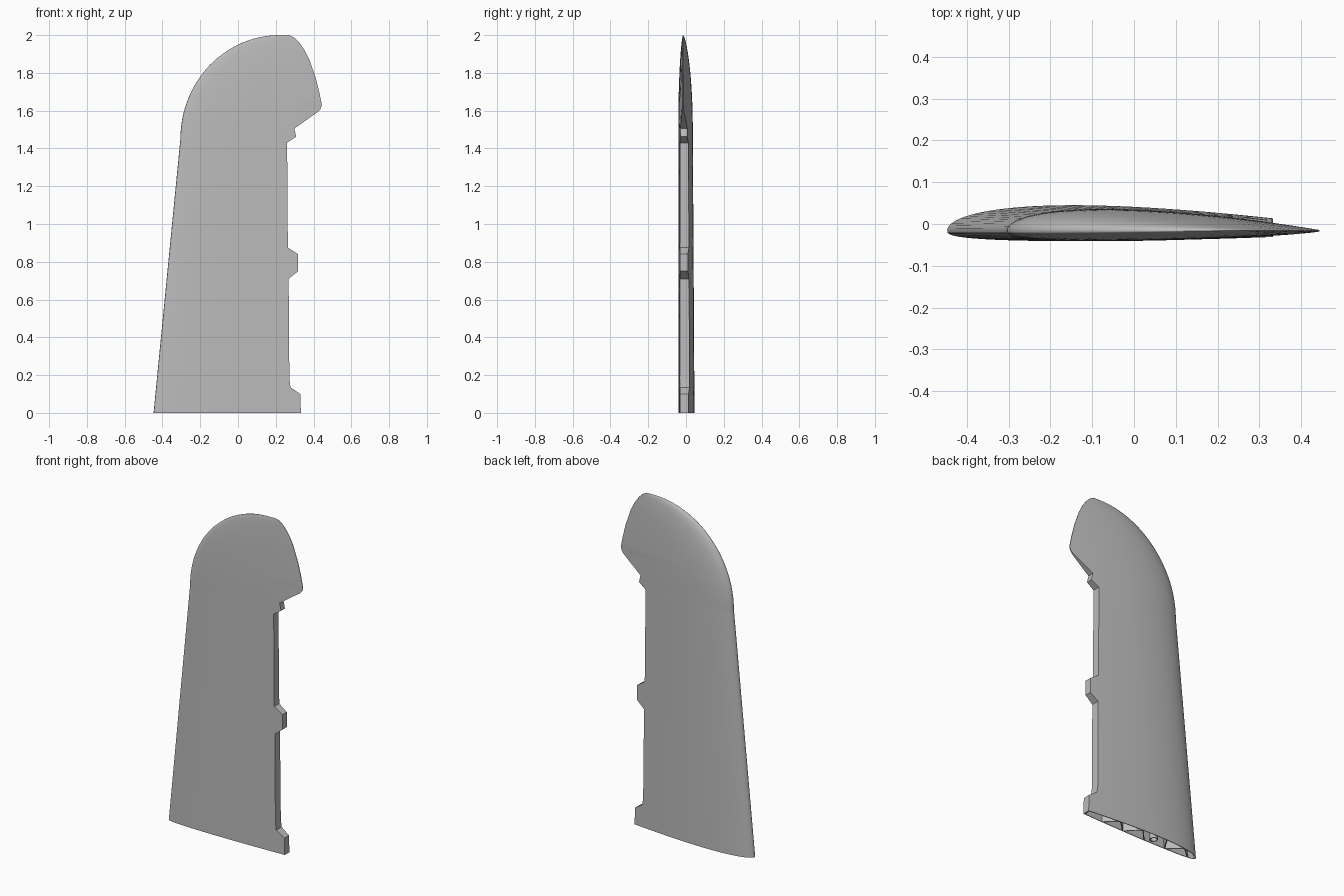
import bpy, bmesh, math

cube = bpy.data.objects.get("Cube")
if cube:
    bpy.data.objects.remove(cube)

grey = bpy.data.materials.new("light grey")
grey.use_nodes = True
grey.diffuse_color = (0.5, 0.5, 0.5, 1)
grey.node_tree.nodes["Principled BSDF"].inputs["Base Color"].default_value = (0.5, 0.5, 0.5, 1)

# Rear edge outline (z, x): hinge tabs, notch and swept tip
REAR = [(0, .333), (.1, .33), (.135, .278), (.18, .272), (.71, .268), (.75, .318),
        (.84, .318), (.875, .264), (1.43, .26), (1.462, .308), (1.505, .298),
        (1.595, .425), (1.61, .438), (1.63, .444), (1.7, .43), (1.775, .411),
        (1.87, .378), (1.92, .353), (1.96, .325), (1.985, .3), (2, .272)]
CORE_X = 0.24      # where the regular chordwise columns stop
MEAN_Y = -0.016
CAVITY_TOP = 1.42
WALL = 0.004


def rear_x(z):
    for (z0, x0), (z1, x1) in zip(REAR, REAR[1:]):
        if z <= z1:
            return x0 + (x1 - x0) * (z - z0) / (z1 - z0)
    return REAR[-1][1]


def lead_x(z):
    """Straight leading edge that runs into an elliptical tip."""
    if z < 1.45:
        return -0.447 + 0.142 * z / 1.45
    return 0.22 - 0.525 * math.sqrt(max(0, 1 - ((z - 1.45) / 0.55) ** 2))


def skin_y(x, z, side):
    """Height of the aerofoil surface on one side."""
    lx = lead_x(z)
    tail = 0.56 - 0.07 * z if z < 1.63 else rear_x(z) + 0.004
    u = min(max((x - lx) / (tail - lx), 0), 1)
    h = 10 * (0.2969 * math.sqrt(u) - 0.126 * u - 0.3516 * u**2 + 0.2843 * u**3 - 0.1015 * u**4)
    fade = 1 if z < 1.5 else max(0, 1 - ((z - 1.5) / 0.5) ** 2) ** 0.65
    if side > 0:
        return MEAN_Y + (0.061 - 0.006 * min(z, 1.5)) * h * fade
    return MEAN_Y - 0.025 * max(h, 0) ** 0.7 * fade


def section(z, inset=0.0, columns=26):
    """Closed ring of points: upper side rear to front, then lower side back."""
    lx, rx = lead_x(z) + inset * 1.5, rear_x(z) - inset * 2
    core = min(CORE_X, rx - 0.01)
    xs = [lx + (core - lx) * (1 - math.cos(math.pi / 2 * i / columns)) for i in range(columns + 1)]
    xs += [core + (rx - core) * i / 3 for i in (1, 2, 3)]
    ring = [(x, skin_y(x, z, 1) - inset, z) for x in reversed(xs[1:])]
    ring.append((lx, MEAN_Y, z))
    ring += [(x, skin_y(x, z, -1) + inset, z) for x in xs[1:]]
    return ring


def bridge(bm, a, b):
    n = len(a)
    for i in range(n):
        bm.faces.new((a[i], a[(i + 1) % n], b[(i + 1) % n], b[i]))


def loft(bm, rings):
    """Skin a stack of rings and return their vertices."""
    rows = [[bm.verts.new(p) for p in ring] for ring in rings]
    for a, b in zip(rows, rows[1:]):
        bridge(bm, a, b)
    return rows


def finish(name, bm):
    bmesh.ops.remove_doubles(bm, verts=bm.verts[:], dist=0.0002)
    bmesh.ops.recalc_face_normals(bm, faces=bm.faces[:])
    mesh = bpy.data.meshes.new(name)
    bm.to_mesh(mesh)
    bm.free()
    mesh.materials.append(grey)
    ob = bpy.data.objects.new(name, mesh)
    bpy.context.collection.objects.link(ob)
    bpy.ops.object.select_all(action='DESELECT')
    ob.select_set(True)
    bpy.context.view_layer.objects.active = ob
    bpy.ops.object.shade_smooth_by_angle(angle=math.radians(30))
    return ob


# Height stations: outline corners, even steps, and closer steps towards the tip
stations = {z for z, x in REAR}
stations |= {round(0.1 * i + 0.05, 3) for i in range(14)}
stations |= {round(1.45 + 0.55 * math.sin(math.pi / 2 * i / 24), 3) for i in range(25)}
stations = sorted(stations)

# Fin skin: hollow shell, open at the root
bm = bmesh.new()
outer = loft(bm, [section(z) for z in stations])
inner = loft(bm, [section(z, WALL) for z in stations if z <= CAVITY_TOP])
bridge(bm, outer[0], inner[0])
bm.faces.new(inner[-1])
finish("fin_skin", bm)

# Zigzag webs between the two skins
bm = bmesh.new()
levels = [CAVITY_TOP * i / 8 for i in range(9)]
knots = [0.06, 0.17, 0.29, 0.36, 0.50, 0.61, 0.72, 0.83, 0.94]
for i, (f0, f1) in enumerate(zip(knots, knots[1:])):
    if i == 3:
        continue                      # gap for the spar tube
    side = 1 if i % 2 else -1
    rings = []
    for z in levels:
        lx = lead_x(z)
        span = CORE_X - lx
        x0, x1 = lx + span * f0, lx + span * f1
        y0 = skin_y(x0, z, side) - side * 0.002
        y1 = skin_y(x1, z, -side) + side * 0.002
        t = 0.003
        rings.append([(x0 - t, y0, z), (x0 + t, y0, z), (x1 + t, y1, z), (x1 - t, y1, z)])
    rows = loft(bm, rings)
    bm.faces.new(rows[0])
    bm.faces.new(rows[-1])
finish("inner_webs", bm)

# Spar tube
bm = bmesh.new()


def circle(r, z):
    return [(-0.14 + r * math.cos(math.tau * i / 24), r * math.sin(math.tau * i / 24), z)
            for i in range(24)]


loft(bm, [circle(0.023, CAVITY_TOP), circle(0.023, 0), circle(0.018, 0), circle(0.018, CAVITY_TOP)])
finish("spar_tube", bm)
